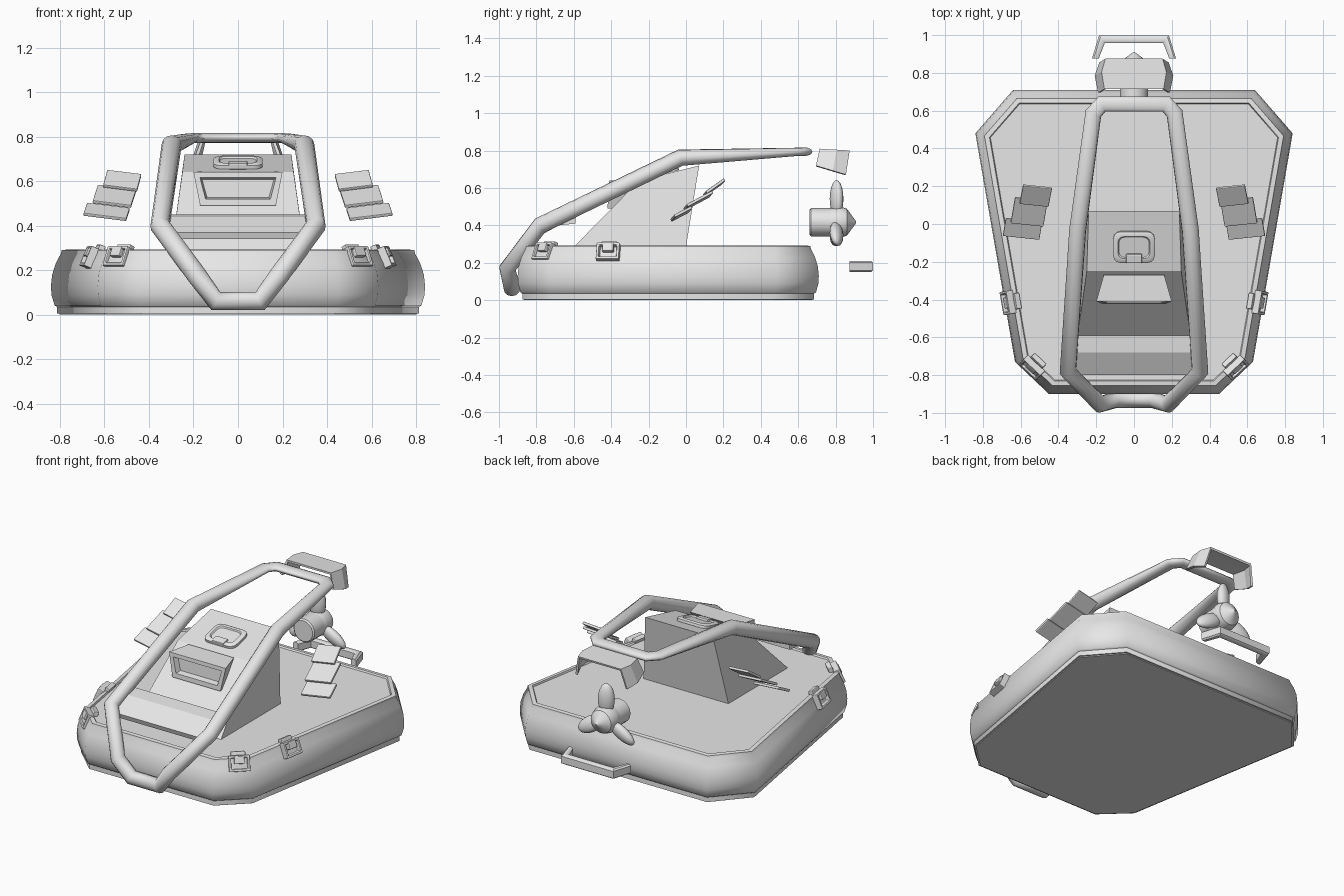
import bpy, bmesh, math
from mathutils import Vector, Matrix, Euler

old = bpy.data.objects.get("Cube")
if old:
    bpy.data.objects.remove(old, do_unlink=True)

GREY = (0.8, 0.8, 0.8, 1)
mat = bpy.data.materials.new("plain grey")
mat.use_nodes = True
mat.diffuse_color = GREY
mat.node_tree.nodes["Principled BSDF"].inputs["Base Color"].default_value = GREY


def finish(name, bm, smooth=None, bevel=0.0):
    """Turn a bmesh into a named object with the shared material."""
    bmesh.ops.recalc_face_normals(bm, faces=bm.faces)
    me = bpy.data.meshes.new(name)
    bm.to_mesh(me)
    bm.free()
    me.materials.append(mat)
    ob = bpy.data.objects.new(name, me)
    bpy.context.collection.objects.link(ob)
    bpy.ops.object.select_all(action='DESELECT')
    ob.select_set(True)
    bpy.context.view_layer.objects.active = ob
    if smooth:
        bpy.ops.object.shade_smooth_by_angle(angle=math.radians(smooth))
    if bevel:
        mod = ob.modifiers.new("soft edges", 'BEVEL')
        mod.width, mod.segments = bevel, 2
    return ob


def loft(rings, closed=True, caps=True):
    """Skin a list of equally long point rings."""
    bm = bmesh.new()
    vs = [[bm.verts.new(p) for p in r] for r in rings]
    n = len(vs[0])
    for a, b in zip(vs, vs[1:]):
        for i in range(n if closed else n - 1):
            j = (i + 1) % n
            bm.faces.new((a[i], a[j], b[j], b[i]))
    if caps:
        bm.faces.new(vs[0])
        bm.faces.new(vs[-1])
    return bm


def box(size, matrix):
    bm = bmesh.new()
    bmesh.ops.create_cube(bm, size=1, matrix=matrix @ Matrix.Diagonal((*size, 1)))
    return bm


def tube(name, pts, radius, cyclic, sides=4):
    """Sweep a round section along a path."""
    cu = bpy.data.curves.new(name, 'CURVE')
    cu.dimensions, cu.bevel_depth, cu.bevel_resolution = '3D', radius, sides
    cu.use_fill_caps = True
    sp = cu.splines.new('POLY')
    sp.points.add(len(pts) - 1)
    for p, co in zip(sp.points, pts):
        p.co = (*co, 1)
    sp.use_cyclic_u = cyclic
    tmp = bpy.data.objects.new(name + "_path", cu)
    bpy.context.collection.objects.link(tmp)
    me = tmp.evaluated_get(bpy.context.evaluated_depsgraph_get()).to_mesh()
    bm = bmesh.new()
    bm.from_mesh(me)
    bpy.data.objects.remove(tmp, do_unlink=True)
    return bm


# Inflated hull: eight-sided outline swept through a bulging profile
half = [(0.45, -0.90), (0.63, -0.73), (0.84, 0.48), (0.64, 0.71)]
outline = [Vector(p) for p in half] + [Vector((-x, y)) for x, y in reversed(half)]


def inset(d, z):
    ring = []
    for i, p in enumerate(outline):
        a = (p - outline[i - 1]).normalized()
        b = (outline[(i + 1) % len(outline)] - p).normalized()
        na, nb = Vector((-a.y, a.x)), Vector((-b.y, b.x))
        q = p + (na + nb) * (d / (1 + na.dot(nb)))
        ring.append((q.x, q.y, z))
    return ring


hull = [(0.025, 0.005), (0.025, 0.035), (0.015, 0.042), (0.002, 0.09), (0, 0.13),
        (0.005, 0.18), (0.02, 0.23), (0.042, 0.275), (0.045, 0.29), (0.07, 0.293), (0.075, 0.283)]
finish("hull", loft([inset(d, z) for d, z in hull]), 55)
finish("hull_base", loft([inset(0.035, 0), inset(0.035, 0.01)]))

# Roll frame, flattened towards the rear
right = [(0.10, -0.93, 0.062), (0.18, -0.955, 0.17), (0.35, -0.78, 0.40),
         (0.298, -0.03, 0.762), (0.215, 0.585, 0.792), (0.17, 0.635, 0.794)]
path = right + [(-x, y, z) for x, y, z in reversed(right)]
bm = tube("roll_frame", path, 0.045, True)
for v in bm.verts:
    t = min(max((v.co.y + 0.03) / 0.6, 0), 1)
    mid = 0.762 + 0.032 * t
    v.co.z = mid + (v.co.z - mid) * (1 - 0.5 * t)
finish("roll_frame", bm, 50)

# Front cross plate between the rails
side = [(-0.59, 0.45), (-0.68, 0.44), (-0.80, 0.37), (-0.79, 0.34), (-0.68, 0.40), (-0.59, 0.41)]
finish("cross_plate", loft([[(x, y, z) for y, z in side] for x in (-0.32, 0.32)]))

# Cockpit wedge, wider at the deck
wedge = [(-0.60, 0.285, 0.30), (-0.25, 0.64, 0.25), (0.07, 0.72, 0.24), (0.0, 0.285, 0.30)]
finish("cockpit", loft([[(s * w, y, z) for y, z, w in wedge] for s in (-1, 1)]))

# Visor box with a recessed window
bm = loft([[(-0.16, -0.27, 0.645), (0.16, -0.27, 0.645), (0.16, -0.38, 0.49), (-0.16, -0.38, 0.49)],
           [(-0.20, -0.41, 0.64), (0.20, -0.41, 0.64), (0.17, -0.42, 0.49), (-0.17, -0.42, 0.49)]])
bm.faces.ensure_lookup_table()
front = bm.faces[-1]
bmesh.ops.recalc_face_normals(bm, faces=bm.faces)
bmesh.ops.inset_region(bm, faces=[front], thickness=0.038)
bmesh.ops.inset_region(bm, faces=[front], thickness=0.012, depth=-0.035)
finish("visor", bm)

# Hatch with a small latch on the sloping cockpit roof
roof = Matrix.Translation((0, -0.12, 0.675)) @ Matrix.Rotation(math.atan2(0.08, 0.32), 4, 'X')


def rounded(w, h, r, z):
    pts = []
    for k in range(16):
        a = math.radians(k * 24 - (k // 4) * 6)
        cx = (w - r) * (1 if k // 4 in (0, 3) else -1)
        cy = (h - r) * (1 if k // 4 in (0, 1) else -1)
        a = math.radians((k // 4) * 90 + (k % 4) * 30)
        pts.append(roof @ Vector((cx + r * math.cos(a), cy + r * math.sin(a), z)))
    return pts


finish("hatch", loft([rounded(0.11, 0.085, 0.04, 0), rounded(0.11, 0.085, 0.04, 0.016),
                      rounded(0.10, 0.075, 0.035, 0.022), rounded(0.085, 0.06, 0.03, 0.022),
                      rounded(0.08, 0.055, 0.03, 0.014)]), 40)
finish("hatch_latch", box((0.085, 0.05, 0.03), roof @ Matrix.Translation((0, -0.06, 0.012))), bevel=0.006)

# Stepped side fins: three tilted plates on each side
fins = [((0.52, 0.15, 0.602), (0.155, 0.12), 35), ((0.555, 0.065, 0.532), (0.175, 0.155), 28),
        ((0.59, -0.025, 0.462), (0.195, 0.105), 27)]
for s, label in ((1, "left"), (-1, "right")):
    for i, (c, (w, h), pitch) in enumerate(fins):
        m = Matrix.Translation((s * c[0], c[1], c[2])) @ Euler(
            (math.radians(pitch), -s * math.radians(7), s * math.radians(6))).to_matrix().to_4x4()
        finish(f"{label}_fin_{i + 1}", box((w, h, 0.016), m), bevel=0.004)

# Buckles strapped over the hull rim
spots = [((0.535, -0.755), (0.69, -0.73)), ((0.66, -0.415), (0.985, -0.17))]
for s, label in ((1, "left"), (-1, "right")):
    for i, (p, nrm) in enumerate(spots):
        n = Vector((s * nrm[0], nrm[1], 0.42)).normalized()
        u = Vector((0, 0, 1)).cross(n).normalized()
        m = Matrix((u, n.cross(u), n)).transposed().to_4x4()
        m.translation = Vector((s * p[0], p[1], 0.255)) + n * 0.008
        bm = box((0.125, 0.095, 0.04), m)
        face = max(bm.faces, key=lambda f: f.normal.dot(n))
        bmesh.ops.inset_region(bm, faces=[face], thickness=0.02)
        bmesh.ops.inset_region(bm, faces=[face], thickness=0.004, depth=-0.025)
        finish(f"{label}_buckle_{i + 1}", bm, bevel=0.005)
        for part, size, off in (("tongue", (0.06, 0.045, 0.05), (0, 0.02, 0)),
                                ("strap", (0.085, 0.05, 0.03), (0, 0.045, -0.03))):
            finish(f"{label}_buckle_{part}_{i + 1}", box(size, m @ Matrix.Translation(off)), bevel=0.005)

# Rear hood: folded open shell
hood = []
for y, k in ((0.0, 0.95), (0.09, 1.04), (0.16, 0.92)):
    arch = [(-0.20, -0.02, 0.72), (-0.165, 0, 0.81), (0.165, 0, 0.81), (0.20, -0.02, 0.72)]
    hood.append([(x * k, 0.715 + y + dy, z - y * (0.3 if z < 0.8 else 0.06)) for x, dy, z in arch])
ob = finish("rear_hood", loft(hood, closed=False, caps=False))
mod = ob.modifiers.new("thickness", 'SOLIDIFY')
mod.thickness, mod.offset = 0.015, -1


# Rear motor and three-bladed propeller
def lathe(name, profile, z, steps=20):
    rings = [[(r * math.cos(math.tau * k / steps), y, z + r * math.sin(math.tau * k / steps))
              for k in range(steps)] for y, r in profile]
    finish(name, loft(rings), 35)


lathe("motor_body", [(0.66, 0.066), (0.668, 0.075), (0.80, 0.075)], 0.417)
lathe("propeller_hub", [(0.75, 0.05), (0.77, 0.075), (0.82, 0.085), (0.86, 0.072),
                        (0.88, 0.045), (0.91, 0.004)], 0.417)
for k in range(3):
    m = (Matrix.Translation((0, 0.805, 0.417)) @ Matrix.Rotation(math.tau * k / 3, 4, 'Y')
         @ Matrix.Translation((0, 0, 0.125)) @ Matrix.Rotation(0.4, 4, 'Z')
         @ Matrix.Diagonal((0.05, 0.034, 0.1, 1)))
    bm = bmesh.new()
    bmesh.ops.create_uvsphere(bm, u_segments=14, v_segments=10, radius=1, matrix=m)
    finish(f"propeller_blade_{k + 1}", bm, 60)

# Rear grab handle: flat-sided bent bar
grab = [(-0.205, 0.875), (-0.17, 0.978), (0.17, 0.978), (0.205, 0.875)]
rings = []
for x, y in grab:
    s = 1 if x > 0 else -1
    end = y < 0.9
    dx, dy = (0.018 * s, 0) if end else (0.015 * s, 0.021)
    rings.append([(x + dx * a, y + dy * a, 0.18 + h) for a, h in
                  ((1, -0.022), (1, 0.022), (0.5, 0.03), (-0.5, 0.03), (-1, 0.022), (-1, -0.022), (-0.5, -0.03), (0.5, -0.03))])
finish("rear_handle", loft(rings), 40)
